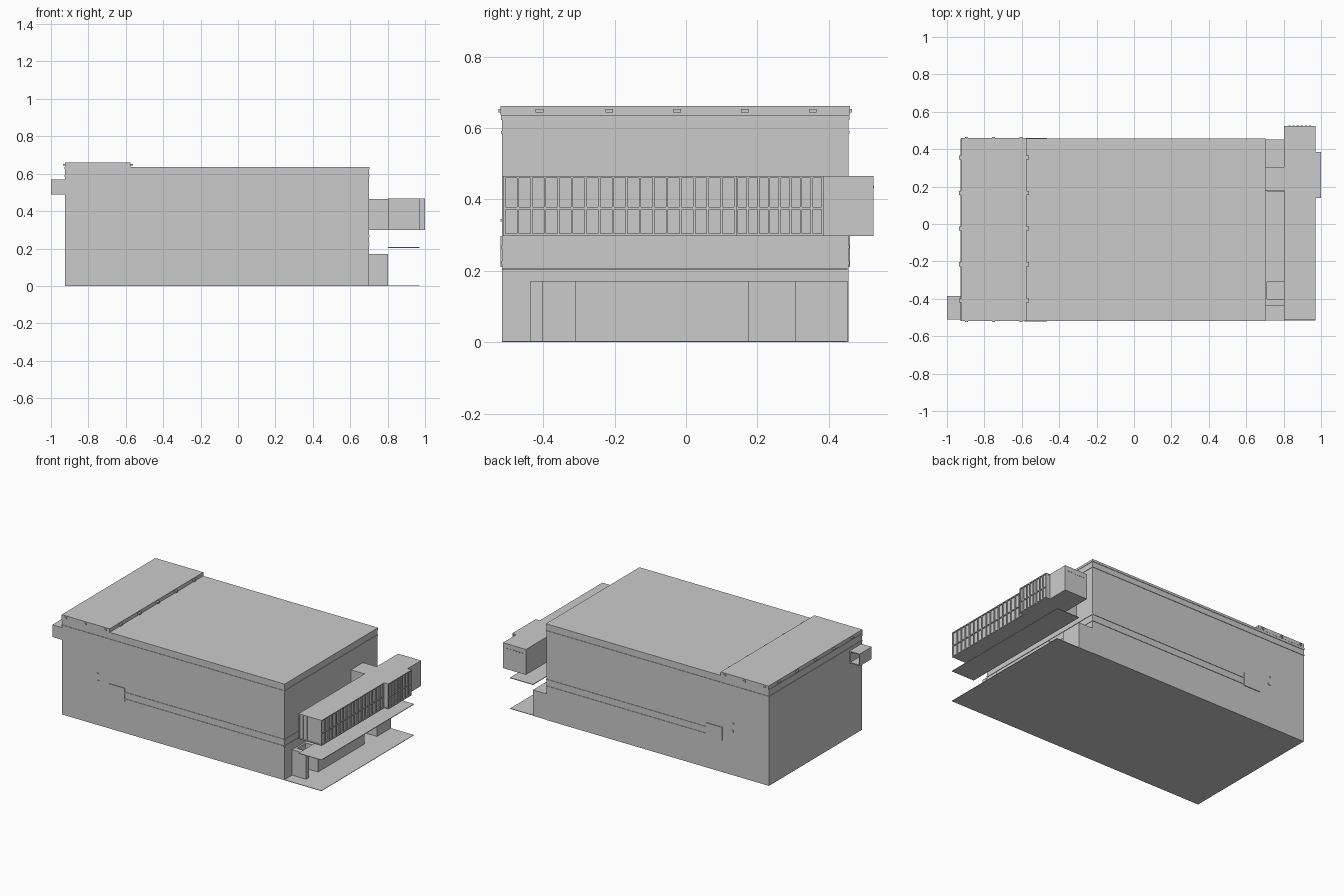
import bpy, bmesh


def mesh_object(name, boxes):
    """One object made of boxes given as (x0, x1, y0, y1, z0, z1)."""
    bm = bmesh.new()
    for x0, x1, y0, y1, z0, z1 in boxes:
        vs = bmesh.ops.create_cube(bm, size=1)["verts"]
        for v in vs:
            v.co.x = x1 if v.co.x > 0 else x0
            v.co.y = y1 if v.co.y > 0 else y0
            v.co.z = z1 if v.co.z > 0 else z0
    me = bpy.data.meshes.new(name)
    bm.to_mesh(me)
    bm.free()
    ob = bpy.data.objects.new(name, me)
    bpy.context.collection.objects.link(ob)
    return ob


def box(name, *b):
    return mesh_object(name, [b])


XL, XR, YF, YB = -0.925, 0.70, -0.515, 0.455   # main hall footprint
TOP = 0.637
P = 0.003                                      # relief of trim

# Main hall and paved base
box("main_hall", XL, XR, YF, YB, 0, TOP)
box("base_slab", XL, 0.97, YF, YB - 0.005, 0, 0.003)

# Trim bands below the roof edge
bands = []
for z0, z1 in ((0.584, 0.592), (0.622, TOP)):
    bands.append((XL - P, XR + P, YF - P, YB + P, z0, z1))
mesh_object("cornice_bands", bands)

# Raised roof section with cleats around its edge
box("raised_roof", XL, -0.575, YF - 0.004, YB + 0.004, TOP, 0.661)
cleats = []
for y in (-0.41, -0.215, -0.025, 0.165, 0.355):
    for x0, x1 in ((XL - 0.01, XL + 0.01), (-0.585, -0.562)):
        cleats.append((x0, x1, y - 0.011, y + 0.011, 0.643, 0.653))
for x in (-0.895, -0.75, -0.605):
    for y0, y1 in ((YF - 0.01, YF + 0.01), (YB - 0.01, YB + 0.01)):
        cleats.append((x - 0.008, x + 0.008, y0, y1, 0.643, 0.653))
mesh_object("roof_cleats", cleats)

# Long wall rails, end panels and wall lamps on both long sides
rails, panels, lamps = [], [], []
for y, s in ((YF, -1), (YB, 1)):
    def side(x0, x1, d, z0, z1):
        return (x0, x1, min(y, y + s * d), max(y, y + s * d), z0, z1)
    for z in (0.218, 0.262):
        rails.append(side(-0.47, XR, P, z, z + 0.009))
    panels.append(side(-0.585, -0.465, 0.005, 0.21, 0.297))
    lamps.append(side(-0.665, -0.65, 0.004, 0.285, 0.297))
    lamps.append(side(-0.668, -0.66, 0.004, 0.338, 0.345))
for z in (0.218, 0.262):
    rails.append((XR, XR + P, YF, YB, z, z + 0.009))
mesh_object("wall_rails", rails)
mesh_object("wall_panels", panels)
mesh_object("wall_lamps", lamps)

# Open box hanging on the left end
mesh_object("side_box", [
    (-1.0, XL, -0.51, -0.385, 0.49, 0.497),
    (-1.0, XL, -0.51, -0.385, 0.563, 0.57),
    (-1.0, -0.993, -0.51, -0.385, 0.497, 0.563),
    (XL - 0.007, XL, -0.51, -0.385, 0.497, 0.563),
    (-0.993, XL - 0.007, -0.51, -0.503, 0.497, 0.563)])

# Ground floor entrance blocks, leaving two doorways
mesh_object("entrance_blocks", [
    (XR, 0.802, -0.31, 0.177, 0, 0.171),
    (XR, 0.802, 0.305, YB - 0.003, 0, 0.171),
    (XR, 0.802, -0.435, -0.402, 0, 0.171)])
mesh_object("doors", [
    (XR, XR + 0.012, -0.402, -0.31, 0, 0.171),
    (XR, XR + 0.012, 0.177, 0.305, 0, 0.171)])

# Thin canopy above the entrance
box("canopy", 0.802, 0.97, YF, YB - 0.003, 0.203, 0.207)

# Upper gallery: floor, roof, glazing, projecting bay and solid end room
Z0, Z1 = 0.298, 0.466
mesh_object("gallery_plates", [
    (0.802, 0.97, -0.512, 0.385, z, z + 0.006) for z in (Z0, Z1 - 0.006)])
box("gallery_glass", 0.802, 0.963, -0.507, 0.385, Z0 + 0.005, Z1 - 0.005)
box("end_room", 0.802, 0.97, 0.385, 0.525, Z0, Z1)
box("gallery_bridge", XR, 0.802, 0.18, 0.305, Z0, Z1 - 0.002)
mesh_object("bay_plates", [
    (0.96, 1.0, 0.14, 0.385, z, z + 0.006) for z in (Z0, Z1 - 0.006)])
box("bay_glass", 0.96, 0.993, 0.145, 0.382, Z0 + 0.005, Z1 - 0.005)

# Mullions and mid rails
W = 0.003
mull = []
for i in range(18):
    y = -0.509 + i * 0.646 / 17
    mull.append((0.96, 0.97, y - W, y + W, Z0, Z1))
for i in range(9):
    y = 0.143 + i * 0.239 / 8
    mull.append((0.99, 1.0, y - W, y + W, Z0, Z1))
for x in (0.805, 0.83, 0.86):
    mull.append((x - W, x + W, -0.512, -0.505, Z0, Z1))
mull.append((0.96, 0.969, -0.51, 0.14, 0.372, 0.378))
mull.append((0.99, 0.999, 0.14, 0.385, 0.372, 0.378))
mesh_object("window_mullions", mull)

# Row of small vents on the end room
mesh_object("end_room_vents", [
    (0.825 + i * 0.022, 0.837 + i * 0.022, 0.524, 0.527, 0.432, 0.437)
    for i in range(6)])
